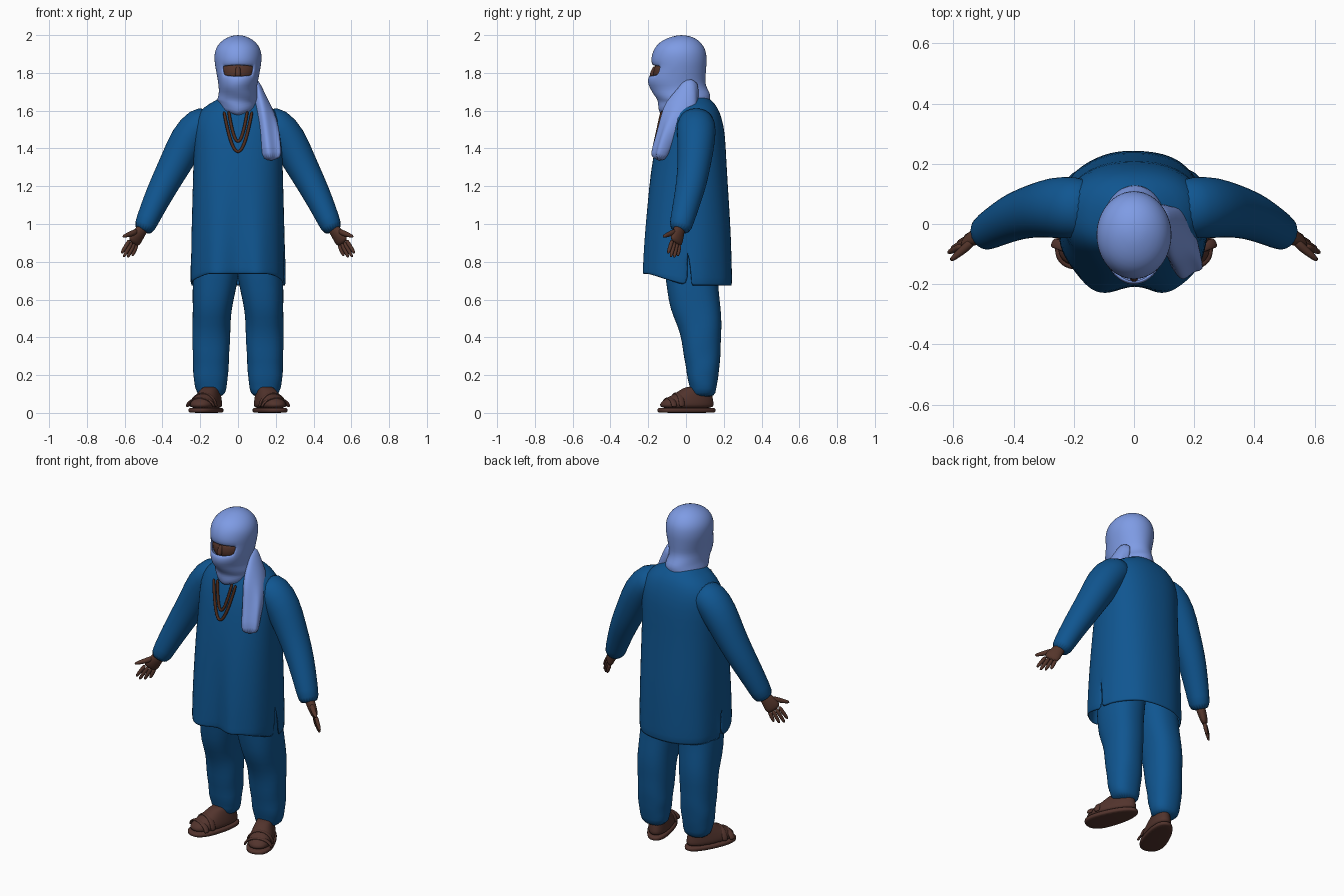
import bpy, bmesh, math
from mathutils import Vector

if "Cube" in bpy.data.objects:
    bpy.data.objects.remove(bpy.data.objects["Cube"])


def material(name, rgb):
    m = bpy.data.materials.new(name)
    m.use_nodes = True
    m.diffuse_color = (*rgb, 1)
    m.node_tree.nodes["Principled BSDF"].inputs["Base Color"].default_value = (*rgb, 1)
    return m


BLUE = material("deep blue cloth", (0.005, 0.092, 0.28))
PALE = material("pale blue cloth", (0.21, 0.33, 0.78))
SKIN = material("brown skin", (0.09, 0.036, 0.024))
LEATHER = material("brown leather", (0.085, 0.034, 0.026))
BEADS = material("necklace brown", (0.075, 0.025, 0.012))


def skin_rings(name, rings, mat, side=1, caps=True, edit=None, thick=0, sub=1):
    """Join rings of points into a smooth skin; side -1 mirrors it in x."""
    bm = bmesh.new()
    loops = [[bm.verts.new((p.x * side, p.y, p.z)) for p in r] for r in rings]
    n = len(loops[0])
    for a, b in zip(loops, loops[1:]):
        for i in range(n):
            bm.faces.new((a[i], a[(i + 1) % n], b[(i + 1) % n], b[i]))
    if caps:
        bm.faces.new(loops[0])
        bm.faces.new(loops[-1])
    bmesh.ops.recalc_face_normals(bm, faces=bm.faces)
    if edit:
        edit(bm)
    me = bpy.data.meshes.new(name)
    bm.to_mesh(me)
    bm.free()
    me.materials.append(mat)
    for p in me.polygons:
        p.use_smooth = True
    ob = bpy.data.objects.new(name, me)
    bpy.context.collection.objects.link(ob)
    if thick:
        s = ob.modifiers.new("thickness", "SOLIDIFY")
        s.thickness = thick
    ob.modifiers.new("smooth", "SUBSURF").levels = sub
    ob.modifiers["smooth"].render_levels = sub
    return ob


def spow(v, e):
    return math.copysign(abs(v) ** (2 / e), v)


def stack(name, rows, mat, n=32, e=2, warp=None, **kw):
    """Level rings from rows of z, centre x, half width, front y, back y."""
    rings = []
    for z, cx, rx, yf, yb in rows:
        ring = []
        for i in range(n):
            a = math.tau * i / n
            p = Vector((cx + rx * spow(math.cos(a), e),
                        (yf + yb) / 2 + (yb - yf) / 2 * spow(math.sin(a), e), z))
            ring.append(warp(p, a) if warp else p)
        rings.append(ring)
    return skin_rings(name, rings, mat, **kw)


def tube(name, rows, mat, n=12, axis=(0, 1, 0), warp=None, **kw):
    """Rings across a path from rows of x, y, z, half width, half depth."""
    pts = [Vector(r[:3]) for r in rows]
    rings = []
    for k, (p, r) in enumerate(zip(pts, rows)):
        t = (pts[min(k + 1, len(pts) - 1)] - pts[max(k - 1, 0)]).normalized()
        u = t.cross(Vector(axis)).normalized()
        v = t.cross(u)
        ring = [p + u * r[3] * math.cos(a) + v * r[4] * math.sin(a)
                for a in (math.tau * i / n for i in range(n))]
        rings.append([warp(q, math.tau * i / n) for i, q in enumerate(ring)] if warp else ring)
    return skin_rings(name, rings, mat, **kw)


# Tunic: pleated skirt, raised front hem and open side slits
def drape(p, a):
    w = max(0, min(1, (1.25 - p.z) / 0.58))
    if p.y < 0:
        p.y += w * (0.04 * math.exp(-(p.x / 0.055) ** 2)
                    - 0.012 * math.exp(-((abs(p.x) - 0.125) / 0.05) ** 2))
        if p.z < 0.68:
            p.z += 0.065 * min(1, p.y / -0.2)
    p.x += 0.004 * math.sin(7 * a) * w
    return p


def cut_slits(bm):
    side = [e for e in bm.edges if all(abs(v.co.x) > 0.23 and abs(v.co.y - 0.005) < 0.012
                                       and v.co.z < 0.88 for v in e.verts)]
    bmesh.ops.split_edges(bm, edges=side)
    for v in bm.verts:
        if v.is_boundary and 0.6 < v.co.z < 0.86 and abs(v.co.x) > 0.23 and abs(v.co.y) < 0.02:
            front = sum(f.calc_center_median().y - v.co.y for f in v.link_faces) < 0
            v.co.y += (0.88 - v.co.z) * (-0.08 if front else 0.02) + 0.02
            v.co.x *= 0.97 if front else 1.02


stack("tunic", [(0.67, 0, .25, -.238, .245), (0.76, 0, .25, -.236, .243), (0.87, 0, .248, -.232, .24),
                (1.0, 0, .245, -.222, .235), (1.2, 0, .24, -.20, .222), (1.35, 0, .235, -.175, .213),
                (1.48, 0, .238, -.15, .207), (1.56, 0, .228, -.125, .19), (1.62, 0, .185, -.10, .167),
                (1.655, 0, .115, -.085, .135), (1.68, 0, .08, -.06, .10)],
      BLUE, n=48, e=2.3, warp=drape, edit=cut_slits, caps=False, thick=0.01)


# Head wrap with an opening for the eyes
def folds(p, a):
    if p.z < 1.74:
        k = 1 + 0.035 * math.sin(75 * p.z + 2.5 * math.cos(a))
    elif p.z > 1.86:
        k = 1 + 0.012 * math.sin(70 * p.z + 4 * math.sin(a)) * max(0, -math.sin(a))
    else:
        k = 1
    p.x *= k
    p.y = -0.03 + (p.y + 0.03) * k
    if p.z < 1.63 and p.y < 0:
        p.z += 0.25 * abs(p.x)
    if 1.78 < p.z < 1.86 and p.y < -0.05:
        p.z -= 0.8 * p.x ** 2 * (1 if p.z > 1.82 else -1)
    return p


def open_eyes(bm):
    gone = [f for f in bm.faces if f.calc_center_median().y < -0.1
            and abs(f.calc_center_median().x) < 0.082 and 1.79 < f.calc_center_median().z < 1.835]
    bmesh.ops.delete(bm, geom=gone, context="FACES")


stack("head_wrap", [(1.565, 0, .085, -.135, .06), (1.60, 0, .10, -.143, .10), (1.63, 0, .107, -.147, .125),
                    (1.655, 0, .109, -.152, .132), (1.685, 0, .105, -.168, .128), (1.715, 0, .10, -.188, .112),
                    (1.75, 0, .105, -.205, .10), (1.786, 0, .112, -.197, .104), (1.838, 0, .121, -.178, .108),
                    (1.865, 0, .125, -.184, .11), (1.90, 0, .125, -.18, .108), (1.93, 0, .117, -.168, .10),
                    (1.96, 0, .098, -.142, .08), (1.985, 0, .065, -.10, .05), (2.0, 0, .022, -.045, .0)],
      PALE, n=48, warp=folds, edit=open_eyes, thick=0.012)

stack("face", [(1.73, 0, .05, -.13, .0), (1.76, 0, .09, -.165, .04), (1.79, 0, .1, -.176, .05),
               (1.82, 0, .105, -.172, .05), (1.86, 0, .1, -.16, .04)], SKIN, n=24)
tube("nose_bridge", [(0, -.16, 1.835, .012, .012), (0, -.172, 1.81, .014, .014),
                     (0, -.185, 1.775, .018, .014)], SKIN)


# Hanging scarf end with pleats
def pleat(p, a):
    p.y += 0.012 * math.sin(70 * p.x + 9 * p.z)
    return p


tube("scarf_tail", [(.085, .03, 1.77, .02, .03), (.105, .015, 1.69, .035, .06), (.13, -.02, 1.61, .05, .09),
                    (.15, -.06, 1.54, .06, .075), (.163, -.10, 1.47, .06, .05),
                    (.172, -.13, 1.40, .055, .042), (.18, -.15, 1.335, .055, .035)],
     PALE, n=24, warp=pleat)

# Necklace: two hanging loops
for name, w, low in (("outer_necklace", .075, 1.38), ("inner_necklace", .05, 1.435)):
    path = []
    for i in range(15):
        x = -1 + 2 * i / 14
        z = low + (1.60 - low) * abs(x) ** 1.6
        path.append((w * spow(x, 2.4), -.153 + (z - 1.48) * .22, z, .009, .009))
    tube(name, path, BEADS, n=8)

# Limbs, mirrored left and right
T, W = Vector((.45, -.2, -.87)), Vector((.6, -.6, .4))
PALM = W.cross(T)
for label, s in (("left", 1), ("right", -1)):
    tube(label + "_sleeve", [(.13, .05, 1.55, .08, .09), (.20, .055, 1.53, .098, .105),
                             (.265, .055, 1.45, .10, .103), (.325, .045, 1.33, .088, .09),
                             (.385, .03, 1.22, .079, .082), (.435, .005, 1.12, .07, .073),
                             (.48, -.02, 1.02, .06, .064), (.507, -.037, .955, .054, .058)],
         BLUE, n=20, side=s)
    tube(label + "_palm", [(.495, -.03, .99, .034, .028), (.52, -.04, .955, .036, .026),
                           (.54, -.047, .925, .045, .022), (.558, -.055, .895, .042, .016)],
         SKIN, n=16, axis=PALM, side=s)
    for i, length in zip((-1.5, -.5, .5, 1.5), (.065, .085, .095, .085)):
        base = Vector((.553, -.053, .905)) + W * i * .021
        aim = T + W * i * .07
        tube(f"{label}_finger_{int(i + 2.5)}",
             [(*(base + aim * length * k), r, r) for k, r in ((0, .012), (.5, .012), (.9, .010), (1.05, .005))],
             SKIN, n=8, axis=PALM, side=s)
    tube(label + "_thumb", [(.53, -.05, .965, .016, .016), (.56, -.08, .95, .017, .016),
                            (.585, -.10, .942, .013, .013), (.612, -.123, .932, .008, .008)],
         SKIN, n=8, side=s)

    # Trouser leg with soft creases gathered at the ankle
    def crease(p, a):
        k = 0.004 * math.sin(55 * p.z + 3 * math.sin(a)) * (p.z < 0.6)
        p.x += k * math.cos(a)
        p.y += k * math.sin(a)
        return p

    stack(label + "_trouser_leg",
          [(.90, .10, .12, -.13, .17), (.75, .115, .122, -.115, .17), (.65, .126, .116, -.10, .172),
           (.55, .137, .106, -.083, .182), (.46, .141, .10, -.045, .19), (.38, .142, .099, -.025, .188),
           (.30, .143, .097, -.01, .182), (.24, .144, .095, -.002, .178), (.18, .145, .091, .008, .17),
           (.13, .144, .082, .02, .162), (.08, .14, .07, .028, .152)],
          BLUE, n=24, e=2.3, warp=crease, side=s)

    # Slipper: flat sole, rounded upper and two straps, toes turned out
    def toe_out(p, a=0):
        x, y = p.x * (1 - 1.1 * p.y), p.y
        c, d = math.cos(0.36), math.sin(0.36)
        return Vector((.163 + c * x - d * y, .005 + d * x + c * y, p.z))

    stack(label + "_sole", [(0, 0, .066, -.155, .152), (.004, 0, .072, -.163, .16),
                            (.024, 0, .072, -.163, .16), (.028, 0, .066, -.155, .152)],
          LEATHER, n=28, e=2.4, warp=toe_out, side=s)
    stack(label + "_upper", [(.02, 0, .064, -.15, .148), (.045, 0, .067, -.152, .15), (.065, 0, .063, -.135, .147),
                             (.085, 0, .058, -.10, .143), (.105, 0, .052, -.06, .138),
                             (.125, 0, .045, -.03, .125), (.14, 0, .035, .0, .11)],
          LEATHER, n=28, e=2.3, warp=toe_out, side=s)
    for k, (y, h) in enumerate(((-.10, .078), (-.055, .104))):
        strap = [(.068 * math.cos(a), y, .03 + (h - .03) * math.sin(a), .007, .018)
                 for a in (math.pi * i / 10 for i in range(11))]
        tube(f"{label}_strap_{k + 1}", strap, LEATHER, n=8, warp=toe_out, side=s)
